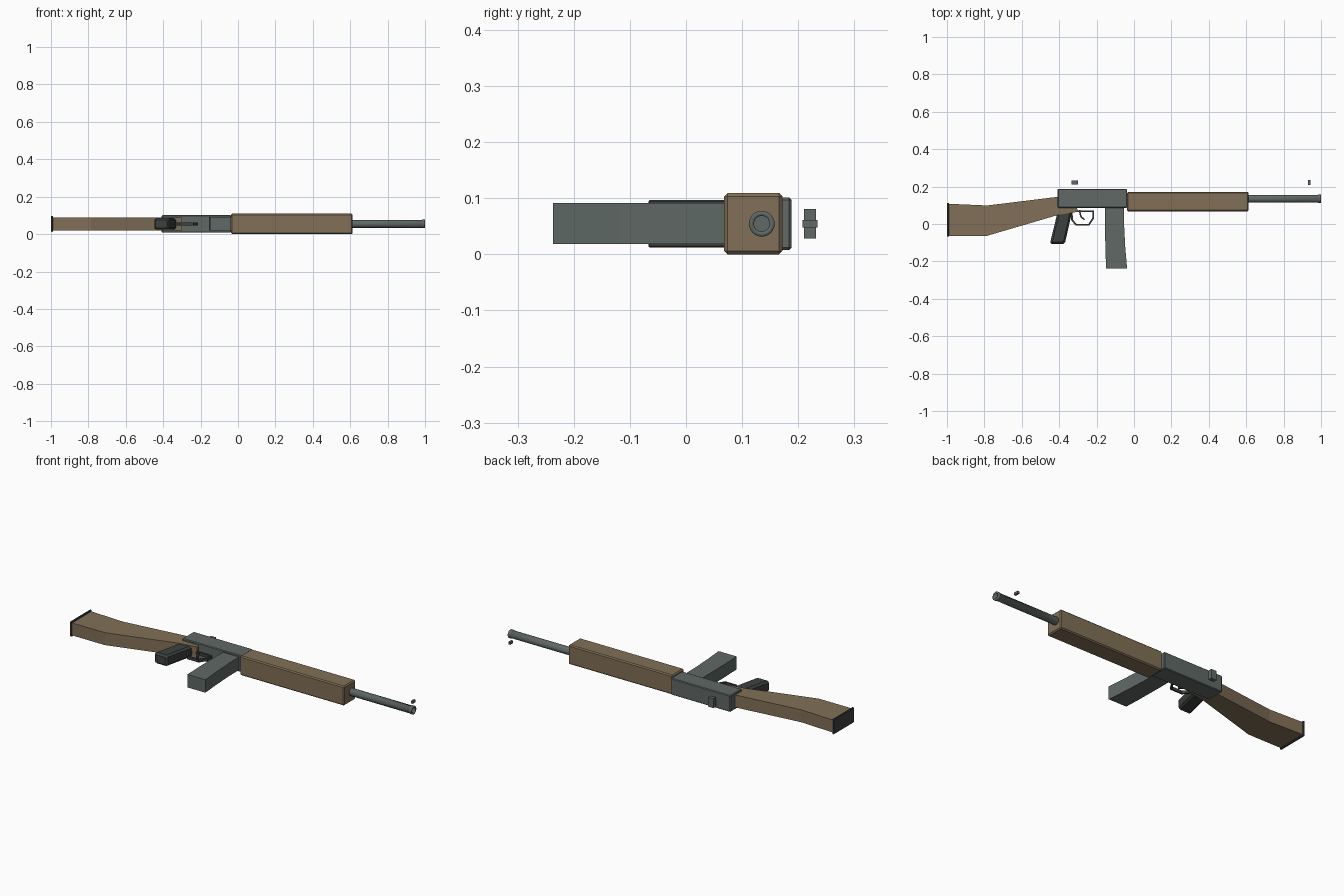
import bpy, bmesh, math
from mathutils import Vector

if "Cube" in bpy.data.objects:
    bpy.data.objects.remove(bpy.data.objects["Cube"])

ZC = 0.0545  # mid plane of the rifle, which lies on its side


def material(name, rgb):
    m = bpy.data.materials.new(name)
    m.diffuse_color = (*rgb, 1)
    m.use_nodes = True
    m.node_tree.nodes["Principled BSDF"].inputs["Base Color"].default_value = m.diffuse_color
    return m


wood = material("wood brown", (0.22, 0.16, 0.095))
metal = material("grey metal", (0.115, 0.14, 0.132))
dark = material("dark polymer", (0.046, 0.054, 0.049))


def finish(name, bm, mat, bevel=0):
    bmesh.ops.recalc_face_normals(bm, faces=bm.faces)
    me = bpy.data.meshes.new(name)
    bm.to_mesh(me)
    bm.free()
    me.materials.append(mat)
    ob = bpy.data.objects.new(name, me)
    bpy.context.collection.objects.link(ob)
    if bevel:
        b = ob.modifiers.new("bevel", 'BEVEL')
        b.width, b.segments = bevel, 1
        b.limit_method, b.angle_limit = 'ANGLE', math.radians(40)
    return ob


def plate(name, pts, width, mat, bevel=0):
    """Outline in x/y, thickened evenly about the mid plane."""
    bm = bmesh.new()
    lo = [bm.verts.new((x, y, ZC - width / 2)) for x, y in pts]
    hi = [bm.verts.new((x, y, ZC + width / 2)) for x, y in pts]
    bm.faces.new(lo)
    bm.faces.new(hi)
    for i in range(len(pts)):
        j = (i + 1) % len(pts)
        bm.faces.new((lo[i], lo[j], hi[j], hi[i]))
    return finish(name, bm, mat, bevel)


def box(name, x0, x1, y0, y1, width, mat, bevel=0):
    return plate(name, [(x0, y0), (x1, y0), (x1, y1), (x0, y1)], width, mat, bevel)


def strip(name, path, thick, width, mat, closed):
    """Flat band following a path in x/y."""
    p = [Vector(q) for q in path]
    n = len(p)
    bm = bmesh.new()
    rings = []
    for i in range(n):
        a = p[i] - p[i - 1] if closed or i else p[1] - p[0]
        b = p[(i + 1) % n] - p[i] if closed or i < n - 1 else a
        a, b = a.normalized(), b.normalized()
        t = (a + b).normalized()
        off = Vector((-t.y, t.x)) * thick / 2 / max(t.dot(a), 0.4)
        rings.append([bm.verts.new((*(p[i] + s * off), ZC + z * width / 2))
                      for s, z in ((1, 1), (1, -1), (-1, -1), (-1, 1))])
    for i in range(n if closed else n - 1):
        r, s = rings[i], rings[(i + 1) % n]
        for k in range(4):
            bm.faces.new((r[k], r[k - 1], s[k - 1], s[k]))
    if not closed:
        bm.faces.new(rings[0])
        bm.faces.new(rings[-1])
    return finish(name, bm, mat)


def lathe(name, profile, y, mat, sides=24):
    """Turned part around an axis along x; profile is (x, radius)."""
    bm = bmesh.new()
    rings = [[bm.verts.new((x, y + r * math.cos(2 * math.pi * i / sides),
                            ZC + r * math.sin(2 * math.pi * i / sides)))
              for i in range(sides)] for x, r in profile]
    for a, b in zip(rings, rings[1:]):
        for i in range(sides):
            bm.faces.new((a[i], a[i - 1], b[i - 1], b[i]))
    bm.faces.new(rings[0])
    bm.faces.new(rings[-1])
    for f in bm.faces:
        f.smooth = len(f.verts) == 4
    for e in bm.edges:
        if e.is_manifold and e.calc_face_angle(0) > 0.6:
            e.smooth = False
    return finish(name, bm, mat)


# shoulder stock and butt pad
plate("stock", [(-0.992, 0.108), (-0.785, 0.099), (-0.41, 0.145), (-0.32, 0.15),
                (-0.30, 0.065), (-0.40, 0.05), (-0.785, -0.063), (-0.992, -0.063)],
      0.07, wood)
box("butt_pad", -1.0, -0.989, -0.067, 0.113, 0.084, dark, 0.002)

# receiver and handguard
box("receiver", -0.408, -0.037, 0.086, 0.188, 0.093, metal, 0.004)
box("handguard", -0.037, 0.613, 0.068, 0.172, 0.109, wood, 0.006)

# barrel with an open muzzle
lathe("barrel", [(0.55, 0.021), (0.985, 0.021), (0.985, 0.023), (1.0, 0.023),
                 (1.0, 0.014), (0.96, 0.014)], 0.135, metal)

# magazine, leaning slightly forward
plate("magazine", [(-0.155, 0.12), (-0.055, 0.12), (-0.053, 0.0), (-0.047, -0.12),
                   (-0.037, -0.237), (-0.149, -0.237), (-0.153, -0.14), (-0.155, 0.0)],
      0.073, metal)

# pistol grip
plate("grip", [(-0.402, 0.09), (-0.326, 0.09), (-0.370, -0.107), (-0.450, -0.107)],
      0.062, dark, 0.01)

# trigger guard and trigger
strip("trigger_guard", [(-0.333, 0.068), (-0.218, 0.068), (-0.218, 0.032),
                        (-0.241, -0.004), (-0.310, -0.004), (-0.331, 0.022)],
      0.009, 0.016, dark, True)
strip("trigger", [(-0.290, 0.075), (-0.288, 0.052), (-0.280, 0.035), (-0.264, 0.023)],
      0.008, 0.012, dark, False)

# sights
box("rear_sight", -0.333, -0.300, 0.210, 0.232, 0.052, metal)
box("front_sight", 0.931, 0.943, 0.208, 0.234, 0.014, metal)
